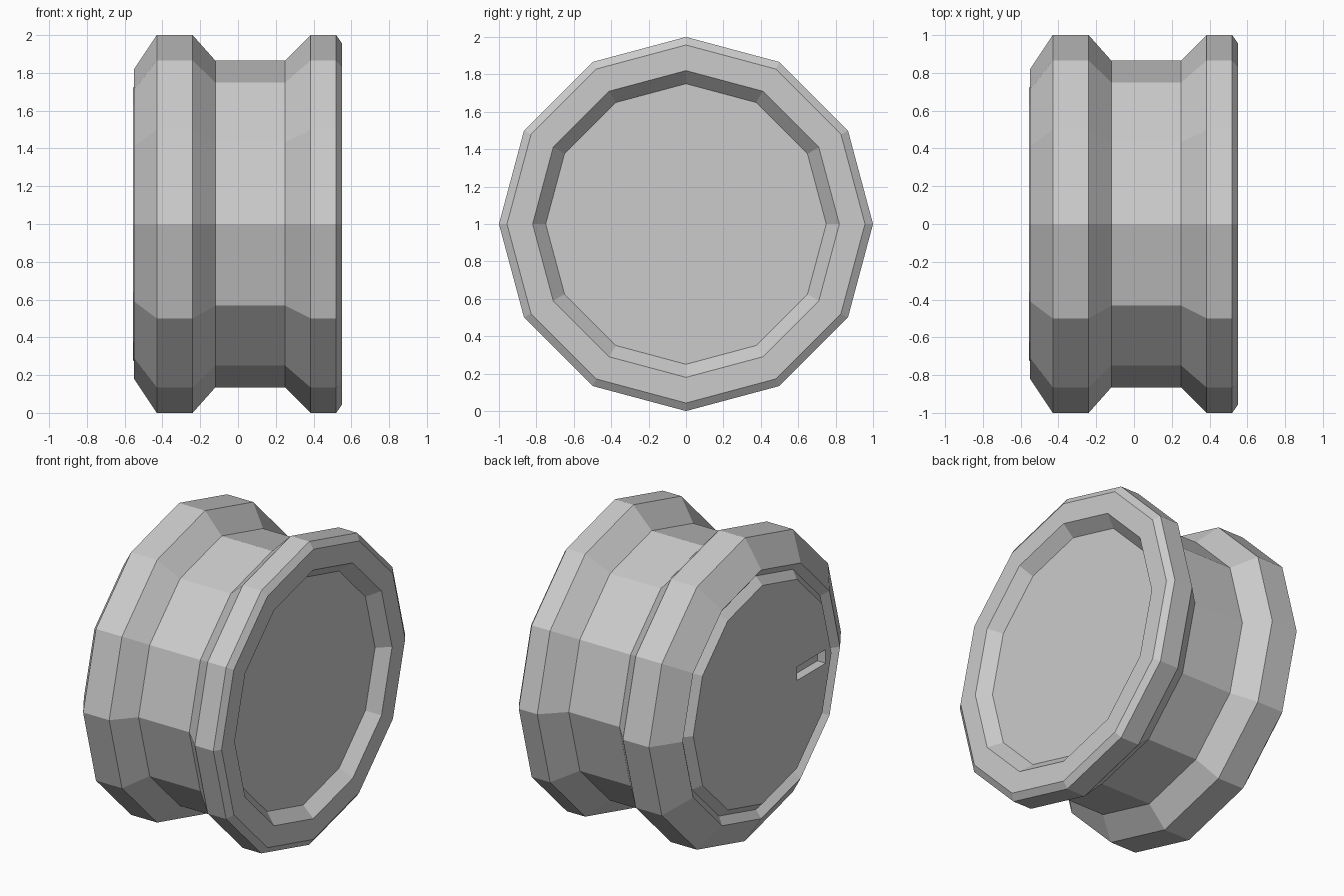
import bpy, bmesh
from math import cos, sin, tau

if "Cube" in bpy.data.objects:
    bpy.data.objects.remove(bpy.data.objects["Cube"])

SIDES = 12

# Profile of the grooved wheel: (x along axle, radius)
profile = [
    (-0.557, 0.72), (-0.51, 0.77), (-0.55, 0.82),   # left cap and its ring groove
    (-0.43, 1.0), (-0.24, 1.0),                     # left flange
    (-0.12, 0.865), (0.25, 0.865),                  # sunken middle band
    (0.385, 1.0), (0.52, 1.0), (0.55, 0.957),       # right flange
    (0.55, 0.82), (0.475, 0.75),                    # right rim and dish
]


def lathe_x(name, pts):
    bm = bmesh.new()
    rings = [[bm.verts.new((x, r * cos(tau * i / SIDES), 1 + r * sin(tau * i / SIDES)))
              for i in range(SIDES)] for x, r in pts]
    for a, b in zip(rings, rings[1:]):
        for i in range(SIDES):
            j = (i + 1) % SIDES
            bm.faces.new((a[i], a[j], b[j], b[i]))
    bm.faces.new(rings[0])
    bm.faces.new(rings[-1])
    bmesh.ops.recalc_face_normals(bm, faces=bm.faces)
    me = bpy.data.meshes.new(name)
    bm.to_mesh(me)
    bm.free()
    ob = bpy.data.objects.new(name, me)
    bpy.context.collection.objects.link(ob)
    return ob


wheel = lathe_x("grooved_wheel", profile)

# Small slot in the left cap
bpy.ops.mesh.primitive_cube_add(size=1, location=(-0.557, -0.51, 1.0))
cutter = bpy.context.object
cutter.name = "slot_cutter"
cutter.scale = (0.12, 0.30, 0.09)
cutter.hide_render = True

mod = wheel.modifiers.new("slot", 'BOOLEAN')
mod.operation = 'DIFFERENCE'
mod.solver = 'EXACT'
mod.object = cutter
bpy.context.view_layer.objects.active = wheel
bpy.ops.object.modifier_apply(modifier=mod.name)
bpy.data.objects.remove(cutter)
